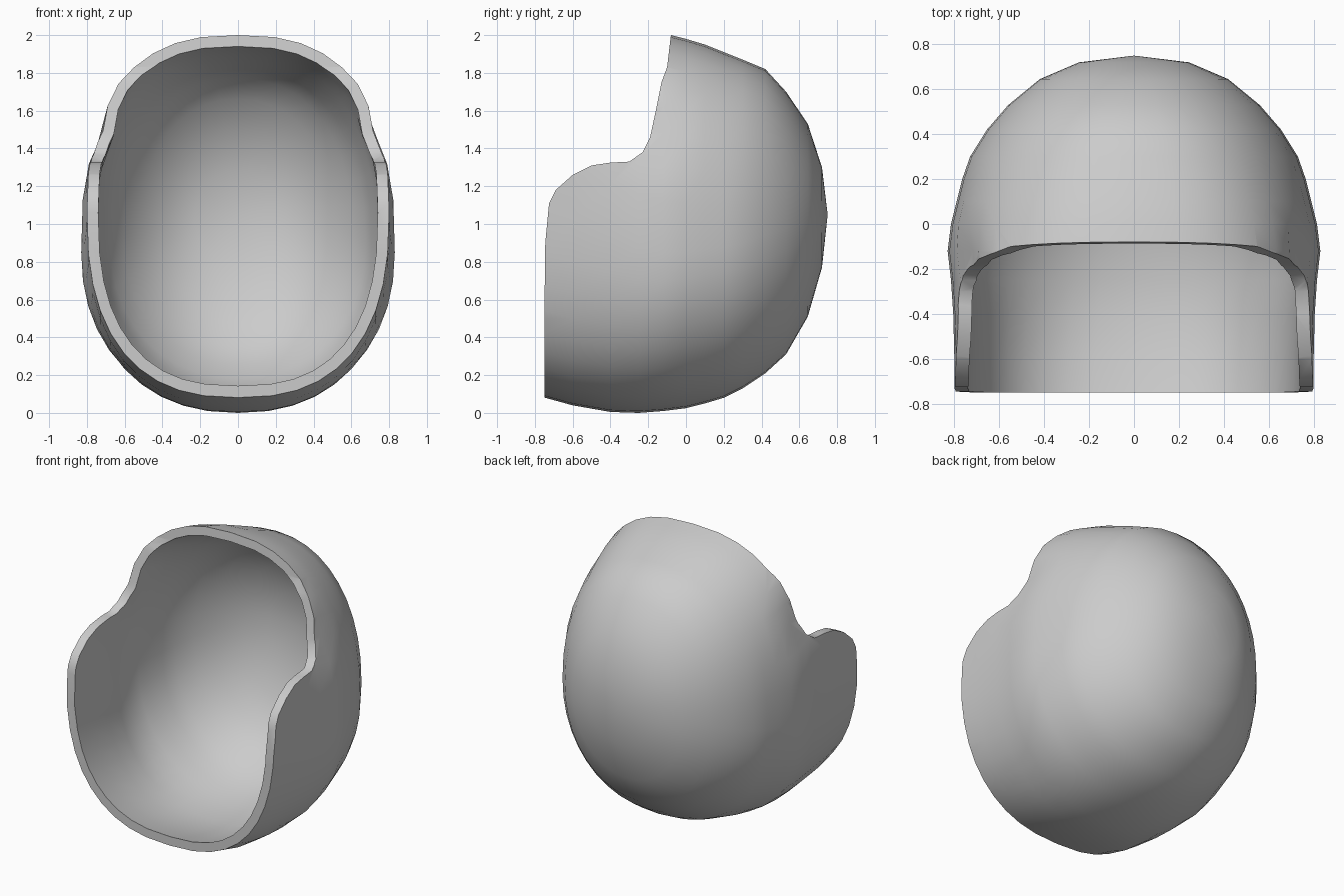
import bpy, bmesh, math

cube = bpy.data.objects.get("Cube")
if cube:
    bpy.data.objects.remove(cube, do_unlink=True)

grey = bpy.data.materials.new("light grey")
grey.use_nodes = True
grey.diffuse_color = (0.6, 0.6, 0.6, 1)
grey.node_tree.nodes["Principled BSDF"].inputs["Base Color"].default_value = (0.6, 0.6, 0.6, 1)

# Cross-sections from front to back: y, half width, top, bottom, height of widest point
STATIONS = [
    (-0.80, 0.80, 2.06, 0.095, 1.08), (-0.60, 0.80, 2.06, 0.04, 1.02),
    (-0.40, 0.805, 2.05, 0.005, 0.95), (-0.25, 0.815, 2.03, 0.0, 0.88),
    (-0.12, 0.83, 2.01, 0.01, 0.85), (0.0, 0.815, 1.98, 0.025, 0.85),
    (0.10, 0.79, 1.95, 0.05, 0.87), (0.20, 0.765, 1.91, 0.08, 0.88),
    (0.30, 0.73, 1.87, 0.13, 0.90), (0.42, 0.655, 1.82, 0.21, 0.94),
    (0.53, 0.56, 1.70, 0.31, 0.97), (0.645, 0.42, 1.53, 0.51, 1.01),
    (0.72, 0.245, 1.30, 0.77, 1.04),
]
# Side outline of the opening: y, z
OPENING = [(-0.08, 2.0), (-0.10, 1.83), (-0.13, 1.75), (-0.16, 1.6), (-0.19, 1.46),
           (-0.23, 1.38), (-0.30, 1.33), (-0.40, 1.325), (-0.50, 1.31), (-0.60, 1.26),
           (-0.69, 1.18), (-0.725, 1.11), (-0.745, 0.9), (-0.75, 0.5), (-0.75, 0.08)]
SIDES = 40


def new_object(name, bm):
    bmesh.ops.recalc_face_normals(bm, faces=bm.faces)
    mesh = bpy.data.meshes.new(name)
    bm.to_mesh(mesh)
    bm.free()
    mesh.materials.append(grey)
    obj = bpy.data.objects.new(name, mesh)
    bpy.context.collection.objects.link(obj)
    return obj


def power(v, e):
    return math.copysign(abs(v) ** e, v)


def section(y, w, top, bottom, mid):
    """Rounded outline, squarer towards the front, with a dent beside the notch."""
    front = min(1, max(0, (0.6 - y) / 0.7))
    points = []
    for i in range(SIDES):
        a = 2 * math.pi * i / SIDES
        up = math.sin(a) > 0
        n = 2.1 + 0.5 * front if up else 2.1 + 0.4 * min(1, max(0, -y / 0.6))
        z = mid + (top - mid if up else mid - bottom) * power(math.sin(a), 2 / n)
        x = w * power(math.cos(a), 2 / n)
        dent = 0.05 * math.exp(-((y + 0.17) / 0.13) ** 2 - ((z - 1.48) / 0.13) ** 2)
        if abs(x) > 0.3:
            x -= math.copysign(dent, x)
        points.append((x, y, z))
    return points


# Seat shell: loft the sections and close the back with a fan
bm = bmesh.new()
rings = [[bm.verts.new(p) for p in section(*s)] for s in STATIONS]
for a, b in zip(rings, rings[1:]):
    for i in range(SIDES):
        j = (i + 1) % SIDES
        bm.faces.new((a[i], a[j], b[j], b[i]))
pole = bm.verts.new((0, 0.75, 1.05))
for i in range(SIDES):
    bm.faces.new((rings[-1][i], rings[-1][(i + 1) % SIDES], pole))
shell = new_object("seat_shell", bm)

# Opening cutter: side outline swept across the width
bm = bmesh.new()
outline = [(-0.07, 2.3)] + OPENING + [(-0.75, -0.3), (-1.2, -0.3), (-1.2, 2.3)]
face = bm.faces.new([bm.verts.new((-1.2, y, z)) for y, z in outline])
swept = bmesh.ops.extrude_face_region(bm, geom=[face])["geom"]
bmesh.ops.translate(bm, vec=(2.4, 0, 0),
                    verts=[v for v in swept if isinstance(v, bmesh.types.BMVert)])
cutter = new_object("opening_cutter", bm)
cutter.hide_render = True

# Wall thickness, then the cut that leaves the rim
wall = shell.modifiers.new("wall", "SOLIDIFY")
wall.thickness = 0.06
wall.offset = -1
cut = shell.modifiers.new("opening", "BOOLEAN")
cut.operation = "DIFFERENCE"
cut.solver = "EXACT"
cut.object = cutter

bpy.context.view_layer.objects.active = shell
shell.select_set(True)
cutter.select_set(False)
for name in ("wall", "opening"):
    bpy.ops.object.modifier_apply(modifier=name)
bpy.data.objects.remove(cutter, do_unlink=True)
bpy.ops.object.shade_smooth_by_angle(angle=math.radians(40))
